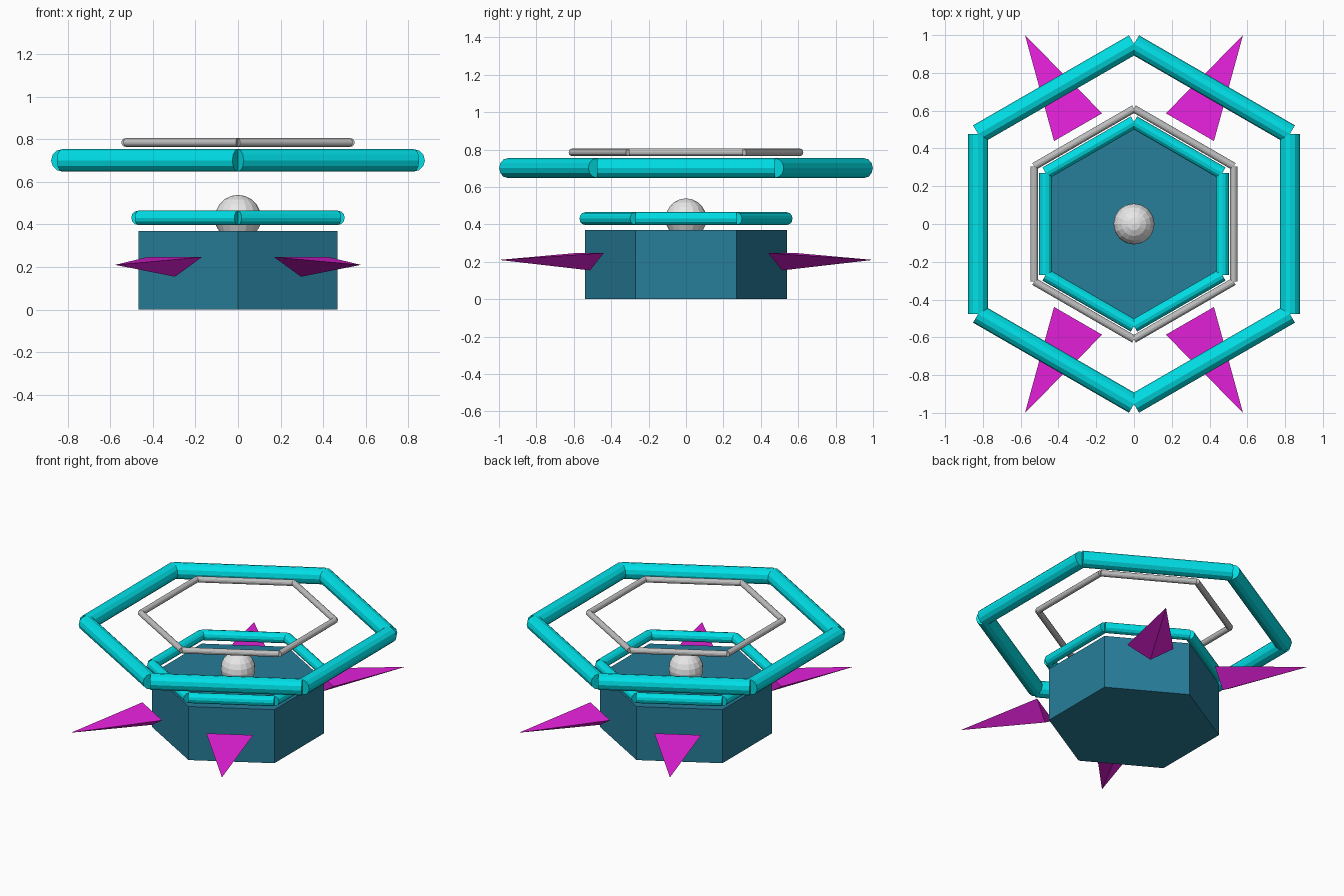
import bpy, bmesh, math
from mathutils import Matrix

cube = bpy.data.objects.get("Cube")
if cube:
    bpy.data.objects.remove(cube, do_unlink=True)


def material(name, r, g, b):
    m = bpy.data.materials.new(name)
    m.use_nodes = True
    m.diffuse_color = (r, g, b, 1)
    m.node_tree.nodes["Principled BSDF"].inputs["Base Color"].default_value = (r, g, b, 1)
    return m


TEAL = material("dark teal", 0.02, 0.205, 0.32)
CYAN = material("bright cyan", 0.0, 0.8, 0.86)
GREY = material("mid grey", 0.52, 0.52, 0.52)
PALE = material("pale grey", 0.8, 0.8, 0.8)
MAGENTA = material("magenta", 0.8, 0.015, 0.72)


def finish(bm, name, mat):
    bmesh.ops.recalc_face_normals(bm, faces=bm.faces)
    mesh = bpy.data.meshes.new(name)
    bm.to_mesh(mesh)
    bm.free()
    mesh.materials.append(mat)
    ob = bpy.data.objects.new(name, mesh)
    bpy.context.collection.objects.link(ob)
    return ob


def hex_ring(name, mat, circumradius, z, radius):
    """Six separate faceted bars, each as long as one hexagon side."""
    bm = bmesh.new()
    for i in range(6):
        place = (Matrix.Rotation(i * math.pi / 3, 4, 'Z')
                 @ Matrix.Translation((circumradius * math.cos(math.pi / 6), 0, z))
                 @ Matrix.Rotation(math.pi / 2, 4, 'X'))
        bmesh.ops.create_cone(bm, cap_ends=True, segments=12, radius1=radius, radius2=radius,
                              depth=circumradius, matrix=place)
    return finish(bm, name, mat)


def spike(name, angle):
    """Flattened three-sided pyramid pointing away from the body."""
    bm = bmesh.new()
    corners = [(0.592, -0.147, 0.247), (0.592, 0.147, 0.247), (0.592, 0, 0.154)]
    base = [bm.verts.new(c) for c in corners]
    tip = bm.verts.new((1.154, 0, 0.21))
    bm.faces.new(base)
    for i in range(3):
        bm.faces.new((base[i], base[(i + 1) % 3], tip))
    bm.transform(Matrix.Rotation(math.radians(angle), 4, 'Z'))
    return finish(bm, name, MAGENTA)


# Hexagonal body with corners to the front and back
bm = bmesh.new()
bmesh.ops.create_cone(bm, cap_ends=True, segments=6, radius1=0.54, radius2=0.54, depth=0.37,
                      matrix=Matrix.Translation((0, 0, 0.185)))
finish(bm, "body", TEAL)

# Ball sunk into the top of the body
bm = bmesh.new()
bmesh.ops.create_uvsphere(bm, u_segments=16, v_segments=10, radius=0.109,
                          matrix=Matrix.Translation((0, 0, 0.43)))
finish(bm, "centre_ball", PALE)

# Three floating rings
hex_ring("lower_ring", CYAN, 0.54, 0.431, 0.034)
hex_ring("outer_ring", CYAN, 0.953, 0.701, 0.053)
hex_ring("upper_thin_ring", GREY, 0.61, 0.785, 0.02)

# Four spikes
for label, angle in (("back_left", 60), ("back_right", 120), ("front_right", 240), ("front_left", 300)):
    spike(label + "_spike", angle)
